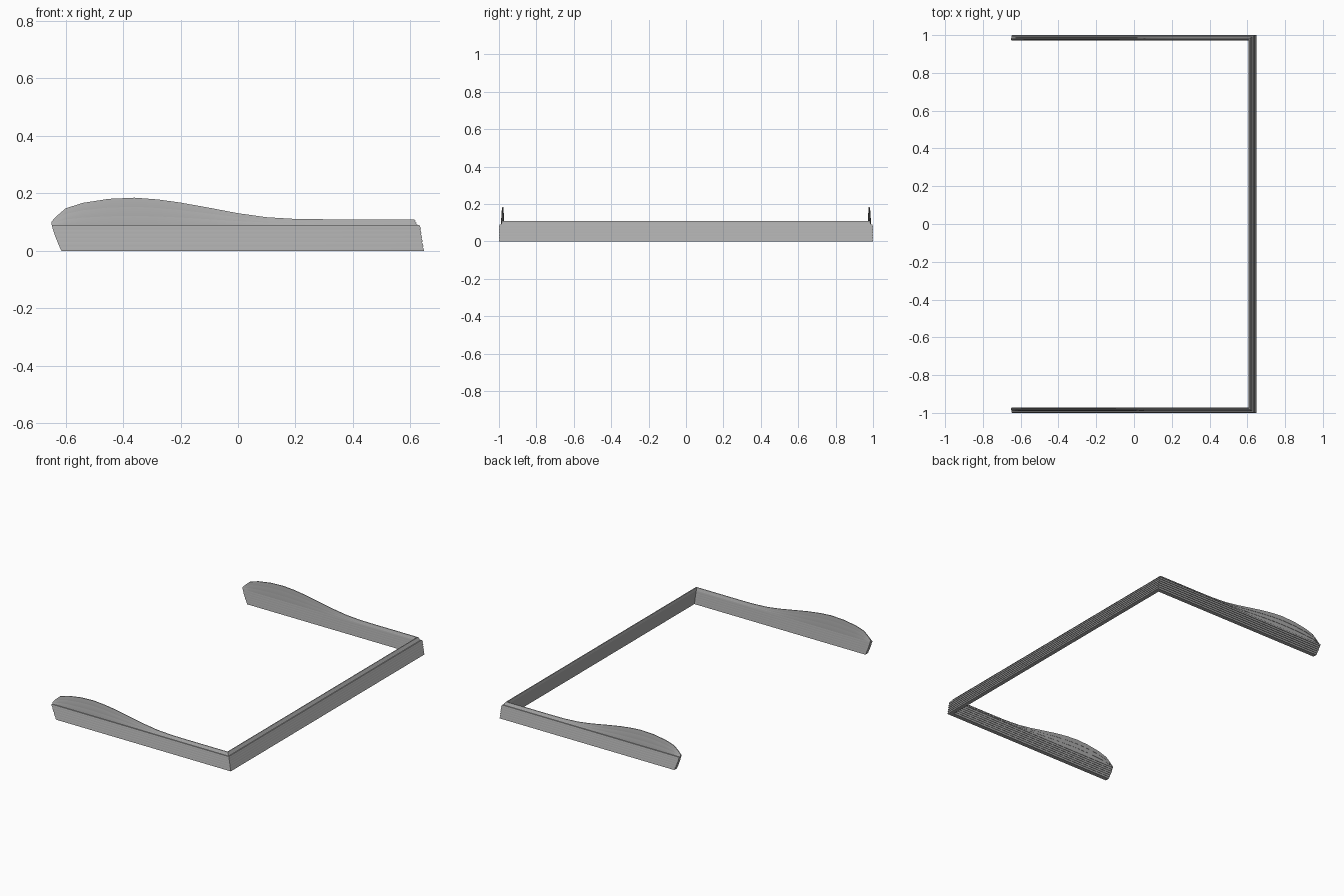
import bpy, bmesh, math

cube = bpy.data.objects.get("Cube")
if cube:
    bpy.data.objects.remove(cube, do_unlink=True)

grey = bpy.data.materials.new("mid grey")
grey.use_nodes = True
colour = (0.4, 0.4, 0.4, 1)
grey.diffuse_color = colour
grey.node_tree.nodes["Principled BSDF"].inputs["Base Color"].default_value = colour

BACK, TIP, WALL, RAIL = 0.648, -0.65, 0.09, 0.02
LIP = 0.004       # overhang of each rib
THICK = 0.028

# Height of the ribbed top above the wall at stations along a side arm
FIN = [(0.3, RAIL), (0.2, 0.021), (0.1, 0.027), (0, 0.041), (-0.1, 0.06),
       (-0.2, 0.078), (-0.28, 0.089), (-0.36, 0.095), (-0.45, 0.091),
       (-0.54, 0.077), (-0.6, 0.058), (-0.63, 0.032), (TIP, 0.011)]


def ribs(count, base, inset):
    """Shingled face: (inset, base height, fin fraction) from bottom to top."""
    pts = []
    for i in range(count):
        for f, d in ((0, 0), (0.5, 0.3), (1, 1)):
            level = (i + f) / count
            if base:
                pts.append((inset + LIP * d, WALL * level, 0))
            else:
                pts.append((inset + LIP * d + 0.002 * i, WALL, level))
    return pts


# Closed cross-section: outer face up, inner face down
outer = ribs(6, True, 0) + ribs(3, False, 0.010)
inner = [(THICK - d * 0.6, z, k) for d, z, k in ribs(6, True, 0)]
inner += [(THICK - (d - 0.010) * 0.6, z, k) for d, z, k in ribs(3, False, 0.010)]
profile = outer + inner[::-1]


def tip_shift(z):
    """Raked free end, furthest out near the top of the wall."""
    return 0.035 * max(0, 1 - z / 0.1) ** 1.3


def arm_section(side, s, h):
    reach = (BACK - s) / (BACK - TIP)
    pts = []
    for inset, base, k in profile:
        z = base + k * h
        pts.append((s + tip_shift(z) * reach ** 4, side * (1 - inset), z))
    return pts


def corner_section(side):
    # The rear wall leans inward while the arms stand upright
    pts = []
    for inset, base, k in profile:
        z = base + k * RAIL
        pts.append((BACK - inset - 0.15 * z, side * (1 - inset), z))
    return pts


sections = [arm_section(-1, s, h) for s, h in reversed(FIN)]
sections += [corner_section(-1), corner_section(1)]
sections += [arm_section(1, s, h) for s, h in FIN]

# Loft the sections into one continuous strip
bm = bmesh.new()
rings = [[bm.verts.new(p) for p in sec] for sec in sections]
n = len(profile)
for a, b in zip(rings, rings[1:]):
    for i in range(n):
        j = (i + 1) % n
        bm.faces.new((a[i], b[i], b[j], a[j]))

# Close the free ends with strips between outer and inner faces
for ring in (rings[0], rings[-1]):
    for i in range(n // 2 - 1):
        bm.faces.new((ring[i], ring[i + 1], ring[n - 2 - i], ring[n - 1 - i]))
bmesh.ops.recalc_face_normals(bm, faces=bm.faces)

mesh = bpy.data.meshes.new("ribbed_frame")
bm.to_mesh(mesh)
bm.free()
mesh.materials.append(grey)
frame = bpy.data.objects.new("ribbed_frame", mesh)
bpy.context.collection.objects.link(frame)
bpy.context.view_layer.objects.active = frame
frame.select_set(True)
bpy.ops.object.shade_smooth_by_angle(angle=math.radians(30))
